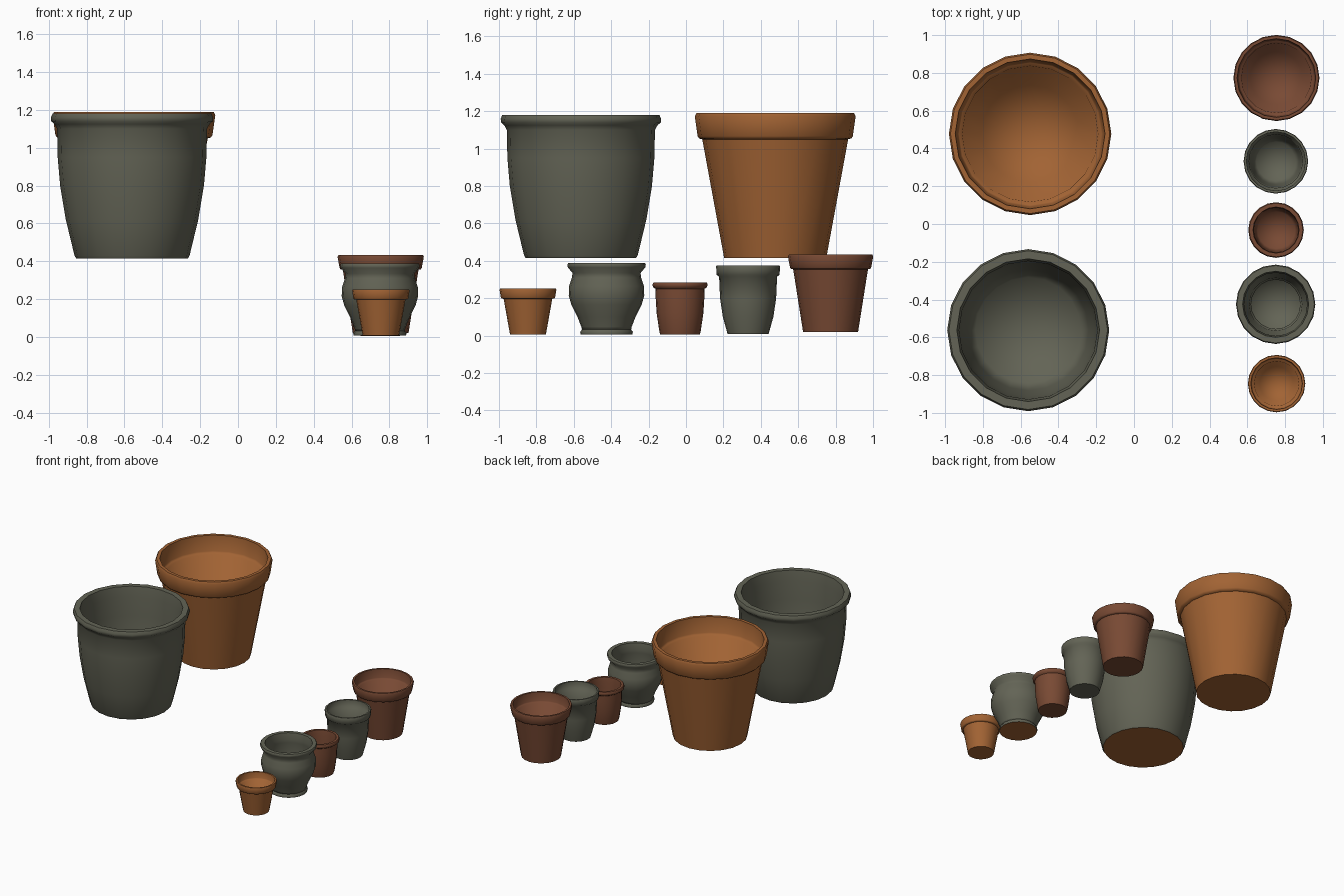
import bpy, bmesh, math

if "Cube" in bpy.data.objects:
    bpy.data.objects.remove(bpy.data.objects["Cube"], do_unlink=True)


def material(name, color):
    m = bpy.data.materials.new(name)
    m.use_nodes = True
    m.diffuse_color = (*color, 1)
    m.node_tree.nodes["Principled BSDF"].inputs["Base Color"].default_value = (*color, 1)
    return m


orange_clay = material("orange clay", (0.36, 0.125, 0.034))
grey_glaze = material("grey glaze", (0.125, 0.127, 0.092))
brown_clay = material("brown clay", (0.19, 0.068, 0.034))


def pot(name, center, outside, lip, wall, skin, base, sides=20):
    """Lathe an outside profile (radius, z from foot to rim) into a hollow pot."""
    foot = outside[0][1]
    top_r, top_z = outside[-1]
    # Inner wall follows the body, but never widens below the opening
    mouth = top_r - lip
    inside = [(mouth, top_z)]
    for r, z in reversed(outside[1:-1]):
        if foot + 2 * wall < z < top_z - 2 * wall:
            inside.append((min(r - wall, mouth), z))
    inside.append((outside[0][0] - wall / 2, foot + wall))
    profile = outside + inside
    bm = bmesh.new()
    rings = []
    for r, z in profile:
        rings.append([bm.verts.new((r * math.cos(a), r * math.sin(a), z))
                      for a in (math.tau * i / sides for i in range(sides))])
    for k, (low, high) in enumerate(zip(rings, rings[1:])):
        for i in range(sides):
            j = (i + 1) % sides
            bm.faces.new((low[i], low[j], high[j], high[i]))
    # Floor fan and underside
    middle = bm.verts.new((0, 0, foot + wall))
    for i in range(sides):
        bm.faces.new((rings[-1][i], rings[-1][(i + 1) % sides], middle))
    under = bm.faces.new(rings[0][::-1])
    under.material_index = 1
    bm.normal_update()
    inner = {v for ring in rings[len(outside) + 1:] for v in ring}
    for f in bm.faces:
        f.smooth = True
    for e in bm.edges:
        soft = any(v in inner for v in e.verts)
        e.smooth = soft or e.calc_face_angle(0) < math.radians(50)
    mesh = bpy.data.meshes.new(name)
    bm.to_mesh(mesh)
    bm.free()
    mesh.materials.append(skin)
    mesh.materials.append(base)
    obj = bpy.data.objects.new(name, mesh)
    obj.location = (*center, 0)
    bpy.context.collection.objects.link(obj)


def banded(bottom_r, foot, body_r, band_z, band_r, top_r, top_z):
    """Straight tapered body with a thick band below the rim."""
    bevel = (top_z - band_z) * 0.12
    return [(bottom_r, foot), (body_r, band_z), (band_r - bevel / 2, band_z + bevel / 4),
            (band_r, band_z + bevel), (top_r, top_z - bevel), (top_r - bevel / 2, top_z)]


# Large pair
pot("large_banded_pot", (-0.55, 0.477),
    banded(0.273, 0.415, 0.39, 1.05, 0.415, 0.43, 1.19), 0.025, 0.03, orange_clay, orange_clay)
pot("large_rolled_rim_pot", (-0.56, -0.562),
    [(0.295, 0.415), (0.304, 0.43), (0.35, 0.62), (0.38, 0.80), (0.393, 0.95), (0.396, 1.10),
     (0.41, 1.125), (0.427, 1.14), (0.429, 1.16), (0.42, 1.18)],
    0.042, 0.03, grey_glaze, orange_clay)

# Row of small pots, back to front
pot("brown_banded_pot", (0.754, 0.773),
    banded(0.147, 0.02, 0.2, 0.355, 0.217, 0.228, 0.433), 0.015, 0.015, brown_clay, brown_clay)
pot("grey_tumbler_pot", (0.751, 0.332),
    [(0.11, 0.01), (0.135, 0.1), (0.15, 0.2), (0.155, 0.315), (0.168, 0.325),
     (0.171, 0.37), (0.168, 0.375)],
    0.012, 0.013, grey_glaze, grey_glaze)
pot("brown_rolled_rim_pot", (0.752, -0.032),
    [(0.105, 0.005), (0.11, 0.02), (0.125, 0.12), (0.13, 0.2), (0.131, 0.25), (0.145, 0.26),
     (0.147, 0.275), (0.142, 0.285)],
    0.02, 0.013, brown_clay, brown_clay)
pot("grey_bellied_pot", (0.75, -0.425),
    [(0.138, 0.007), (0.141, 0.02), (0.13, 0.035), (0.155, 0.1), (0.188, 0.165), (0.202, 0.215),
     (0.2, 0.265), (0.185, 0.31), (0.182, 0.335), (0.207, 0.365), (0.21, 0.38), (0.205, 0.388)],
    0.03, 0.015, grey_glaze, orange_clay)
pot("orange_banded_pot", (0.755, -0.845),
    banded(0.096, 0.007, 0.13, 0.197, 0.145, 0.152, 0.252), 0.012, 0.012, orange_clay, orange_clay)
